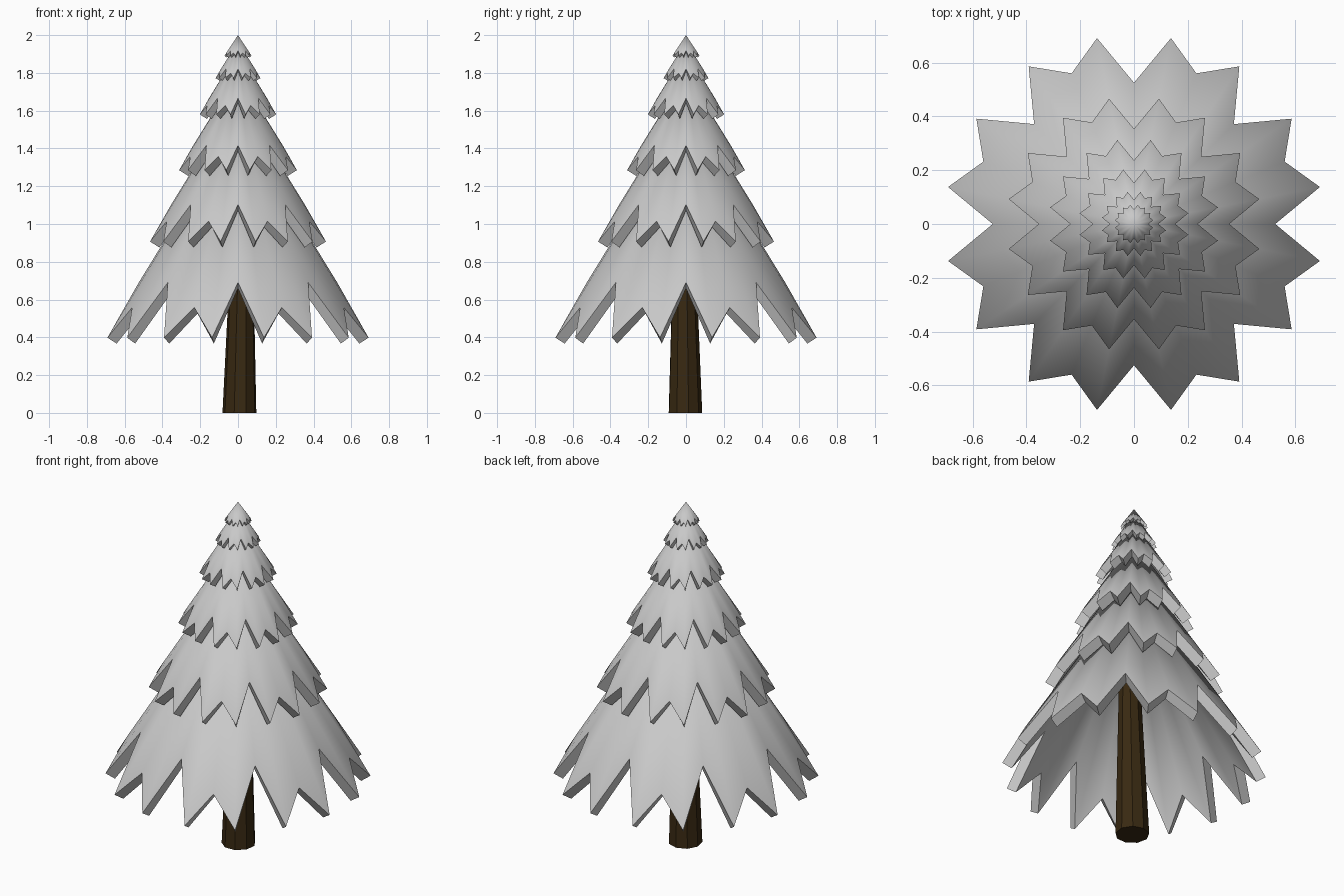
import bpy, bmesh, math

if "Cube" in bpy.data.objects:
    bpy.data.objects.remove(bpy.data.objects["Cube"])

def material(name, rgb):
    m = bpy.data.materials.new(name)
    m.diffuse_color = (*rgb, 1)
    m.use_nodes = True
    m.node_tree.nodes["Principled BSDF"].inputs["Base Color"].default_value = m.diffuse_color
    return m

grey = material("pale grey needles", (0.58, 0.58, 0.58))
brown = material("dark brown bark", (0.04, 0.022, 0.006))

def finish(bm, name, mat):
    bmesh.ops.recalc_face_normals(bm, faces=bm.faces)
    me = bpy.data.meshes.new(name)
    bm.to_mesh(me)
    bm.free()
    me.materials.append(mat)
    ob = bpy.data.objects.new(name, me)
    bpy.context.collection.objects.link(ob)
    return ob

# Branch tier: thick cone shell with a 16-point zigzag hem
def tier(name, r_tip, z_tip, apex, t):
    slope = (apex - z_tip) / r_tip
    length = math.hypot(slope, 1)
    nr, nz = slope / length, 1 / length
    bm = bmesh.new()
    outer, inner = [], []
    for i in range(32):
        a = math.pi * i / 16
        # tips on odd steps, alternating deep and shallow notches on even ones
        r = r_tip * (1 if i % 2 else (0.745 if i % 4 == 0 else 0.86))
        z = apex - r * slope
        c, s = math.cos(a), math.sin(a)
        outer.append(bm.verts.new((r * c, r * s, z)))
        ri = r - t * nr
        inner.append(bm.verts.new((ri * c, ri * s, z - t * nz)))
    top = bm.verts.new((0, 0, apex))
    under = bm.verts.new((0, 0, apex - t / nz))
    for i in range(32):
        j = (i + 1) % 32
        bm.faces.new((outer[i], outer[j], top))
        bm.faces.new((inner[j], inner[i], under))
        bm.faces.new((outer[j], outer[i], inner[i], inner[j]))
    ob = finish(bm, name, grey)
    bpy.ops.object.select_all(action='DESELECT')
    bpy.context.view_layer.objects.active = ob
    ob.select_set(True)
    bpy.ops.object.shade_smooth_by_angle(angle=math.radians(30))

# tip radius, tip height, apex height, thickness
TIERS = [(0.705, 0.398, 1.545, 0.059), (0.475, 0.907, 1.675, 0.059),
         (0.318, 1.285, 1.80, 0.058), (0.206, 1.58, 1.917, 0.045),
         (0.121, 1.772, 1.966, 0.025), (0.073, 1.89, 2.0, 0.016)]
for n, spec in enumerate(TIERS):
    tier(f"branch_tier_{n + 1}", *spec)

# Trunk: tapered, slightly leaning post
bm = bmesh.new()
rings = []
for x, y, z, r in ((0.008, -0.005, 0, 0.091), (0.025, -0.012, 1.15, 0.05)):
    rings.append([bm.verts.new((x + r * math.cos(a), y + r * math.sin(a), z))
                  for a in (math.tau * (i + 0.3) / 9 for i in range(9))])
for i in range(9):
    j = (i + 1) % 9
    bm.faces.new((rings[0][i], rings[0][j], rings[1][j], rings[1][i]))
bm.faces.new(rings[0][::-1])
bm.faces.new(rings[1])
finish(bm, "trunk", brown)
